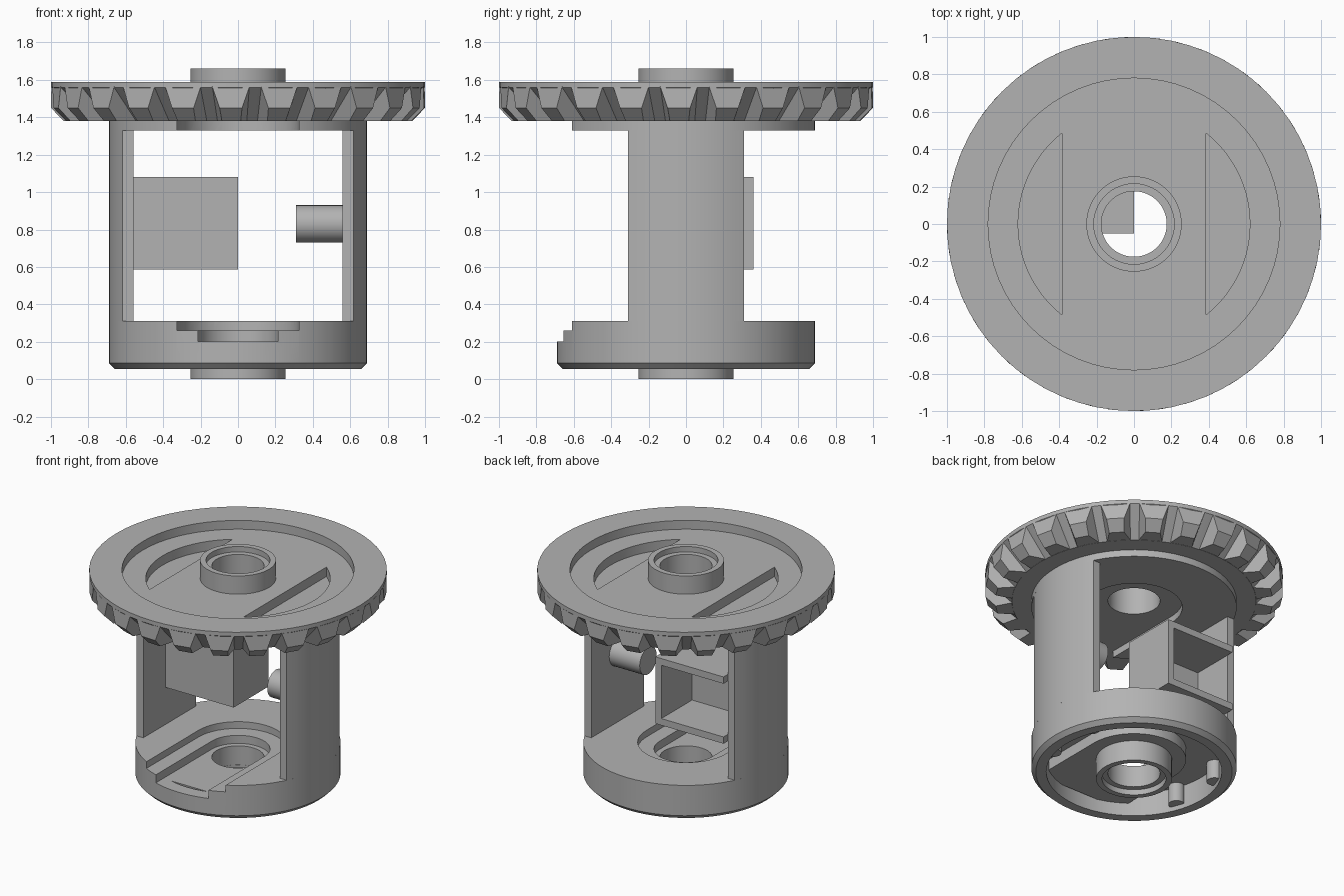
import bpy, bmesh, math
from mathutils import Matrix

cube = bpy.data.objects.get("Cube")
if cube:
    bpy.data.objects.remove(cube, do_unlink=True)

grey = bpy.data.materials.new("light grey")
grey.use_nodes = True
COLOUR = (0.45, 0.45, 0.45, 1)
grey.diffuse_color = COLOUR
grey.node_tree.nodes["Principled BSDF"].inputs["Base Color"].default_value = COLOUR


def finish(name, bm):
    bmesh.ops.remove_doubles(bm, verts=bm.verts, dist=1e-5)
    bmesh.ops.recalc_face_normals(bm, faces=bm.faces)
    mesh = bpy.data.meshes.new(name)
    bm.to_mesh(mesh)
    bm.free()
    mesh.materials.append(grey)
    obj = bpy.data.objects.new(name, mesh)
    bpy.context.collection.objects.link(obj)
    return obj


def lathe(name, profile, steps=64):
    """Spin a closed (radius, z) profile around the z axis."""
    bm = bmesh.new()
    rings = []
    for i in range(steps):
        a = 2 * math.pi * i / steps
        rings.append([bm.verts.new((r * math.cos(a), r * math.sin(a), z)) for r, z in profile])
    n = len(profile)
    for i in range(steps):
        p, q = rings[i], rings[(i + 1) % steps]
        for j in range(n):
            k = (j + 1) % n
            bm.faces.new((p[j], q[j], q[k], p[k]))
    return finish(name, bm)


def prism(name, outline, z0, z1):
    """Extrude an (x, y) outline from z0 to z1."""
    bm = bmesh.new()
    face = bm.faces.new([bm.verts.new((x, y, z0)) for x, y in outline])
    ext = bmesh.ops.extrude_face_region(bm, geom=[face])
    tops = [v for v in ext["geom"] if isinstance(v, bmesh.types.BMVert)]
    bmesh.ops.translate(bm, verts=tops, vec=(0, 0, z1 - z0))
    return finish(name, bm)


def box(name, x0, x1, y0, y1, z0, z1):
    return prism(name, [(x0, y0), (x1, y0), (x1, y1), (x0, y1)], z0, z1)


def arc(r, a0, a1, steps):
    angles = [a0 + (a1 - a0) * i / steps for i in range(steps + 1)]
    return [(r * math.cos(a), r * math.sin(a)) for a in angles]


def keyhole(r, front):
    """Half circle around the axis with straight sides running to the front."""
    return arc(r, 0, math.pi, 24) + [(-r, front), (r, front)]


def combine(obj, other, operation):
    mod = obj.modifiers.new("combine", "BOOLEAN")
    mod.operation, mod.object, mod.solver = operation, other, "EXACT"
    bpy.context.view_layer.objects.active = obj
    bpy.ops.object.modifier_apply(modifier=mod.name)
    bpy.data.objects.remove(other, do_unlink=True)


def smooth(obj):
    bpy.ops.object.select_all(action="DESELECT")
    obj.select_set(True)
    bpy.context.view_layer.objects.active = obj
    bpy.ops.object.shade_smooth_by_angle(angle=math.radians(25))


BODY, BORE, POST_Y, POST_X = 0.69, 0.175, 0.31, 0.56

# Crown wheel with its recessed top, raised hub and upper body plate
wheel = lathe("gear_wheel", [
    (BORE, 1.33), (BODY, 1.33), (BODY, 1.38), (0.82, 1.38), (1, 1.56), (1, 1.59),
    (0.78, 1.59), (0.78, 1.525), (0.255, 1.525), (0.255, 1.66), (0.215, 1.66),
    (0.215, 1.62), (BORE, 1.62)])
combine(wheel, prism("cutter", keyhole(0.325, -0.8), 1.2, 1.38), "DIFFERENCE")
half = math.acos(0.385 / 0.62)
for side in (0, math.pi):
    pocket = prism("cutter", arc(0.62, side - half, side + half, 20), 1.455, 1.6)
    combine(wheel, pocket, "DIFFERENCE")
smooth(wheel)

# Bevel teeth: wide root on the cone, narrow tip
bm = bmesh.new()
TEETH = 24
SECTION = [(0.81, 1.381, 0.08), (0.995, 1.565, 0.1), (0.998, 1.45, 0.06), (0.93, 1.38, 0.05)]
for i in range(TEETH):
    turn = Matrix.Rotation(math.radians(-92.2) + 2 * math.pi * i / TEETH, 3, "Z")
    left, right = [[bm.verts.new(turn @ Matrix.Diagonal((1, s, 1)).to_3x3() @
                    bm.verts.new((r, w, z)).co) for r, z, w in SECTION] for s in (-1, 1)]
    bm.faces.new(left)
    bm.faces.new(right)
    for j in range(4):
        k = (j + 1) % 4
        bm.faces.new((left[j], left[k], right[k], right[j]))
bmesh.ops.delete(bm, geom=[v for v in bm.verts if not v.link_faces], context="VERTS")
finish("gear_teeth", bm)

# Hollow base cup with lower hub and stepped slot open to the front
base = lathe("base_cup", [
    (BORE, 0.04), (0.215, 0.04), (0.215, 0), (0.255, 0), (0.255, 0.23), (0.59, 0.23),
    (0.59, 0.055), (0.66, 0.055), (BODY, 0.085), (BODY, 0.31), (BORE, 0.31)])
combine(base, prism("slab", keyhole(0.35, -0.57), 0.15, 0.25), "UNION")
combine(base, prism("cutter", keyhole(0.325, -0.8), 0.26, 0.4), "DIFFERENCE")
combine(base, prism("cutter", keyhole(0.215, -0.8), 0.2, 0.4), "DIFFERENCE")
combine(base, prism("cutter", arc(BORE + 0.001, 0, 2 * math.pi * 63 / 64, 63), 0.06, 0.5), "DIFFERENCE")
smooth(base)

# Side posts and the small ribs inside the base
a = math.asin(POST_Y / BODY)
for side, label in ((1, "left"), (-1, "right")):
    outline = [(POST_X, -POST_Y)] + arc(BODY, -a, a, 10) + [(POST_X, POST_Y)]
    smooth(prism(label + "_post", [(side * x, y) for x, y in outline], 0.31, 1.33))
    for y, end in ((-0.2, "front"), (0.2, "back")):
        ring = [(side * 0.54 + u, y + v) for u, v in arc(0.055, 0, 2 * math.pi * 15 / 16, 15)]
        smooth(prism(f"{label}_{end}_rib", ring, 0.09, 0.24))

# Block on one post, hollowed from the back
block = box("bearing_block", -POST_X, 0, -0.05, 0.36, 0.585, 1.08)
combine(block, box("cutter", -0.7, -0.05, 0.0, 0.5, 0.635, 1.03), "DIFFERENCE")

# Round pin on the other post
pin = prism("gear_pin", arc(0.1, 0, 2 * math.pi * 31 / 32, 31), 0, 0.26)
pin.data.transform(Matrix.Translation((0.31, 0, 0.83)) @ Matrix.Rotation(math.pi / 2, 4, "Y"))
smooth(pin)
